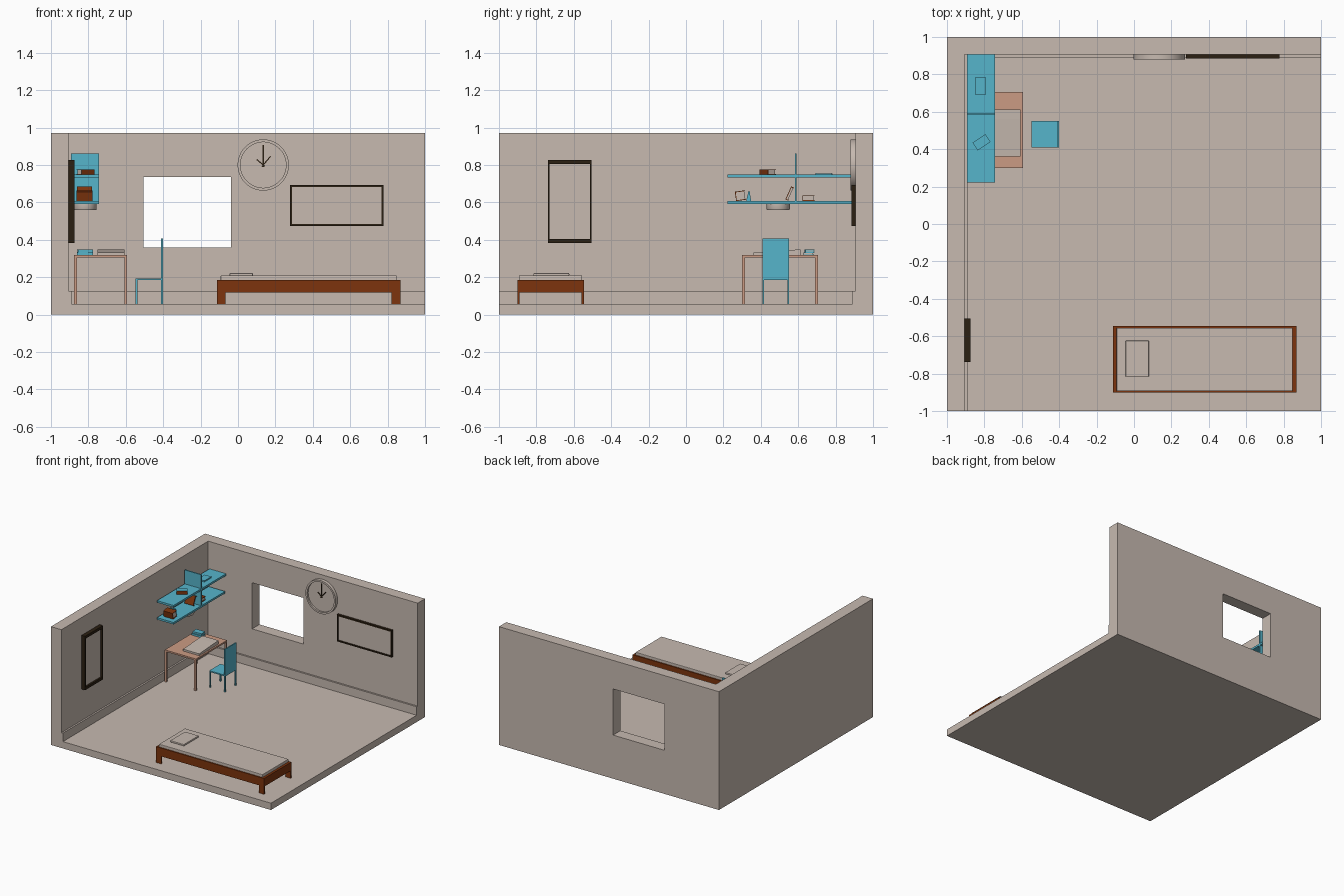
import bpy, bmesh, math
from mathutils import Matrix, Vector

old = bpy.data.objects.get("Cube")
if old:
    bpy.data.objects.remove(old, do_unlink=True)


def material(name, rgb):
    m = bpy.data.materials.new(name)
    m.use_nodes = True
    m.diffuse_color = (*rgb, 1)
    m.node_tree.nodes["Principled BSDF"].inputs["Base Color"].default_value = (*rgb, 1)
    return m


BEIGE = material("warm beige", (0.57, 0.49, 0.435))
BLUE = material("sky blue", (0.093, 0.46, 0.60))
SALMON = material("pale salmon wood", (0.60, 0.33, 0.23))
BROWN = material("red brown wood", (0.205, 0.034, 0.004))
DARK = material("dark umber", (0.024, 0.014, 0.006))


def finish(name, bm, mat):
    bmesh.ops.recalc_face_normals(bm, faces=bm.faces)
    me = bpy.data.meshes.new(name)
    bm.to_mesh(me)
    bm.free()
    me.materials.append(mat)
    ob = bpy.data.objects.new(name, me)
    bpy.context.collection.objects.link(ob)
    return ob


def add_box(bm, x, y, z):
    """Add a box given as (min, max) ranges."""
    size = Matrix.Diagonal((x[1] - x[0], y[1] - y[0], z[1] - z[0], 1))
    mid = Matrix.Translation((sum(x) / 2, sum(y) / 2, sum(z) / 2))
    bmesh.ops.create_cube(bm, size=1, matrix=mid @ size)


def boxes(name, mat, *parts):
    bm = bmesh.new()
    for p in parts:
        add_box(bm, *p)
    return finish(name, bm, mat)


def prism(name, mat, points, axis, lo, hi):
    """Extrude a closed outline along x (0) or z (2)."""
    bm = bmesh.new()
    place = (lambda p: (lo, *p)) if axis == 0 else (lambda p: (*p, lo))
    face = bm.faces.new([bm.verts.new(place(p)) for p in points])
    ext = bmesh.ops.extrude_face_region(bm, geom=[face])
    move = Vector((0, 0, 0))
    move[axis] = hi - lo
    bmesh.ops.translate(bm, vec=move, verts=[v for v in ext["geom"] if isinstance(v, bmesh.types.BMVert)])
    return finish(name, bm, mat)


def cut(ob, x, y, z):
    cutter = boxes("cutter", BEIGE, (x, y, z))
    mod = ob.modifiers.new("cut", "BOOLEAN")
    mod.operation, mod.object, mod.solver = "DIFFERENCE", cutter, "EXACT"
    bpy.context.view_layer.objects.active = ob
    bpy.ops.object.modifier_apply(modifier="cut")
    bpy.data.objects.remove(cutter, do_unlink=True)


def lathe(name, mat, profile, matrix, steps=48):
    """Revolve (radius, height) points about z, then place by matrix."""
    bm = bmesh.new()
    vs = [bm.verts.new((r, 0, h)) for r, h in profile]
    es = [bm.edges.new(e) for e in zip(vs, vs[1:])]
    bmesh.ops.spin(bm, geom=vs + es, cent=(0, 0, 0), axis=(0, 0, 1), angle=math.tau, steps=steps)
    bmesh.ops.remove_doubles(bm, verts=bm.verts, dist=1e-5)
    bmesh.ops.transform(bm, matrix=matrix, verts=bm.verts)
    ob = finish(name, bm, mat)
    bpy.ops.object.select_all(action="DESELECT")
    ob.select_set(True)
    bpy.context.view_layer.objects.active = ob
    bpy.ops.object.shade_smooth_by_angle(angle=math.radians(35))
    return ob


def book(name, cover, size, base, tilt=(0, 0, 0), top=None):
    """Page block between two covers, spine on -y; base is the bottom centre."""
    w, d, h = (s / 2 for s in size)
    t = 0.004
    pages = boxes(name + "_pages", BEIGE, ((-w + t, w - t), (-d + t, d - t), (t, 2 * h - t)))
    covers = boxes(name + "_cover", cover, ((-w, w), (-d, d), (0, t)),
                   ((-w, w), (-d, d), (2 * h - t, 2 * h)), ((-w, w), (-d, -d + t), (t, 2 * h - t)))
    if top:
        covers.data.materials.append(top)
        for p in covers.data.polygons:
            if p.normal.z > 0.9 and p.center.z > h:
                p.material_index = 1
    for ob in (pages, covers):
        ob.location = base
        ob.rotation_euler = [math.radians(a) for a in tilt]


FLOOR, WALL, TOP = 0.056, 0.905, 0.972

# Room shell with window opening, and skirting
room = boxes("room_shell", BEIGE, ((-1, 1), (-1, 1), (0, TOP)))
cut(room, (-WALL, 2), (-2, WALL), (FLOOR, 2))
cut(room, (-0.505, -0.037), (0.8, 1.2), (0.358, 0.737))
s = WALL - 0.014
prism("skirting_board", BEIGE, [(-WALL, -1), (-s, -1), (-s, s), (1, s), (1, WALL), (-WALL, WALL)], 2, FLOOR, 0.126)

# Picture on back wall
x0, x1, z0, z1, b = 0.278, 0.777, 0.473, 0.693, 0.011
y = (0.885, WALL)
boxes("wide_picture_frame", DARK, ((x0, x1), y, (z0, z0 + b)), ((x0, x1), y, (z1 - b, z1)),
      ((x0, x0 + b), y, (z0 + b, z1 - b)), ((x1 - b, x1), y, (z0 + b, z1 - b)))
boxes("wide_picture_panel", BEIGE, ((x0 + b, x1 - b), (0.893, WALL), (z0 + b, z1 - b)))

# Tall picture on left wall
y0, y1, z0, z1, b, c = -0.738, -0.505, 0.383, 0.826, 0.009, 0.022
x = (-WALL, -0.873)
boxes("tall_picture_frame", DARK, (x, (y0, y1), (z0, z0 + c)), (x, (y0, y1), (z1 - c, z1)),
      (x, (y0, y0 + b), (z0 + c, z1 - c)), (x, (y1 - b, y1), (z0 + c, z1 - c)))
boxes("tall_picture_panel", BEIGE, ((-WALL, -0.888), (y0 + b, y1 - b), (z0 + c, z1 - c)))

# Wall clock with rim, dial and hands
spot = Vector((0.135, WALL, 0.80))
lathe("clock_body", BEIGE, [(0, 0.012), (0.122, 0.012), (0.122, 0.026), (0.137, 0.026), (0.137, 0)],
      Matrix.Translation(spot) @ Matrix.Rotation(math.pi / 2, 4, "X"), 64)
for name, angle, length in (("minute_hand", 0, 0.108), ("hour_hand", 40, 0.06), ("second_hand", -50, 0.045)):
    hand = boxes(name, DARK, ((-0.003, 0.003), (-0.017, -0.012), (-0.012, length)))
    hand.location = spot
    hand.rotation_euler.y = math.radians(angle)

# Shelves, divider and lamp
sx = (-WALL + 0.013, -0.742)
boxes("lower_shelf", BLUE, (sx, (0.222, 0.892), (0.592, 0.608)))
boxes("upper_shelf", BLUE, (sx, (0.222, WALL), (0.732, 0.748)))
boxes("shelf_divider", BLUE, (sx, (0.582, 0.592), (0.608, 0.732)), (sx, (0.582, 0.592), (0.748, 0.862)))
lathe("shelf_lamp", BEIGE, [(0, 0), (0.060, 0), (0.062, 0.004), (0.062, 0.032), (0, 0.032)],
      Matrix.Translation((-0.818, 0.493, 0.56)))

# Books on shelves
book("angled_book", BROWN, (0.082, 0.05, 0.028), (-0.815, 0.437, 0.748), (0, 0, 33), BLUE)
book("thin_book", BLUE, (0.06, 0.09, 0.010), (-0.82, 0.738, 0.748))
book("propped_book", BROWN, (0.085, 0.054, 0.05), (-0.82, 0.295, 0.611), (8, 0, 0))
prism("bookend", BLUE, [(0.322, 0.608), (0.348, 0.608), (0.340, 0.66), (0.334, 0.66)], 0, -0.85, -0.80)
book("leaning_book", BROWN, (0.08, 0.018, 0.075), (-0.82, 0.54, 0.613), (-24, 0, 0))
book("flat_book", BROWN, (0.09, 0.066, 0.030), (-0.82, 0.655, 0.608))

# Desk
dx, dy, t = (-0.876, -0.593), (0.300, 0.705), 0.015
boxes("desk_top", SALMON, (dx, dy, (0.305, 0.318)))
boxes("desk_legs", SALMON, *[((a, a + t), (c, c + t), (FLOOR, 0.305))
                             for a in (dx[0], dx[1] - t) for c in (dy[0], dy[1] - t)])

# Drawing pad and books on the desk
prism("drawing_pad", BEIGE, [(0.362, 0.318), (0.612, 0.318), (0.612, 0.348), (0.562, 0.346), (0.362, 0.333)],
      0, -0.752, -0.606)
book("desk_book_lower", BLUE, (0.088, 0.056, 0.015), (-0.818, 0.656, 0.318))
book("desk_book_upper", BLUE, (0.08, 0.05, 0.014), (-0.818, 0.66, 0.333), (0, 0, 4))

# Chair
cx, cy, t = (-0.547, -0.402), (0.408, 0.552), 0.009
boxes("chair_seat", BLUE, (cx, cy, (0.184, 0.194)))
boxes("chair_back", BLUE, ((cx[1] - t, cx[1]), cy, (0.194, 0.407)))
boxes("chair_legs", BLUE, *[((a, a + t), (c, c + t), (FLOOR, 0.184))
                            for a in (cx[0], cx[1] - t) for c in (cy[0], cy[1] - t)])

# Bed frame, mattress and pillow
bx, by, low, high = (-0.113, 0.868), (-0.902, -0.546), 0.118, 0.186
e, r = 0.02, 0.009
boxes("bed_frame", BROWN, ((bx[0], bx[0] + e), by, (low, high)), ((bx[1] - e, bx[1]), by, (low, high)),
      ((bx[0] + e, bx[1] - e), (by[0], by[0] + r), (low, high)),
      ((bx[0] + e, bx[1] - e), (by[1] - r, by[1]), (low, high)))
boxes("bed_legs", BROWN, *[((a, a + 0.047), (c, c + 0.012), (FLOOR, low))
                           for a in (bx[0], bx[1] - 0.047) for c in (by[0], by[1] - 0.012)])


def cushion(name, x, y, z, width):
    ob = boxes(name, BEIGE, (x, y, z))
    bm = bmesh.new()
    bm.from_mesh(ob.data)
    bmesh.ops.bevel(bm, geom=bm.edges[:], offset=width, segments=2, affect="EDGES", profile=0.5)
    bm.to_mesh(ob.data)
    bm.free()


cushion("mattress", (bx[0] + e, bx[1] - e), (by[0] + r, by[1] - r), (0.122, 0.209), 0.004)
cushion("pillow", (-0.045, 0.080), (-0.816, -0.624), (0.207, 0.222), 0.004)
